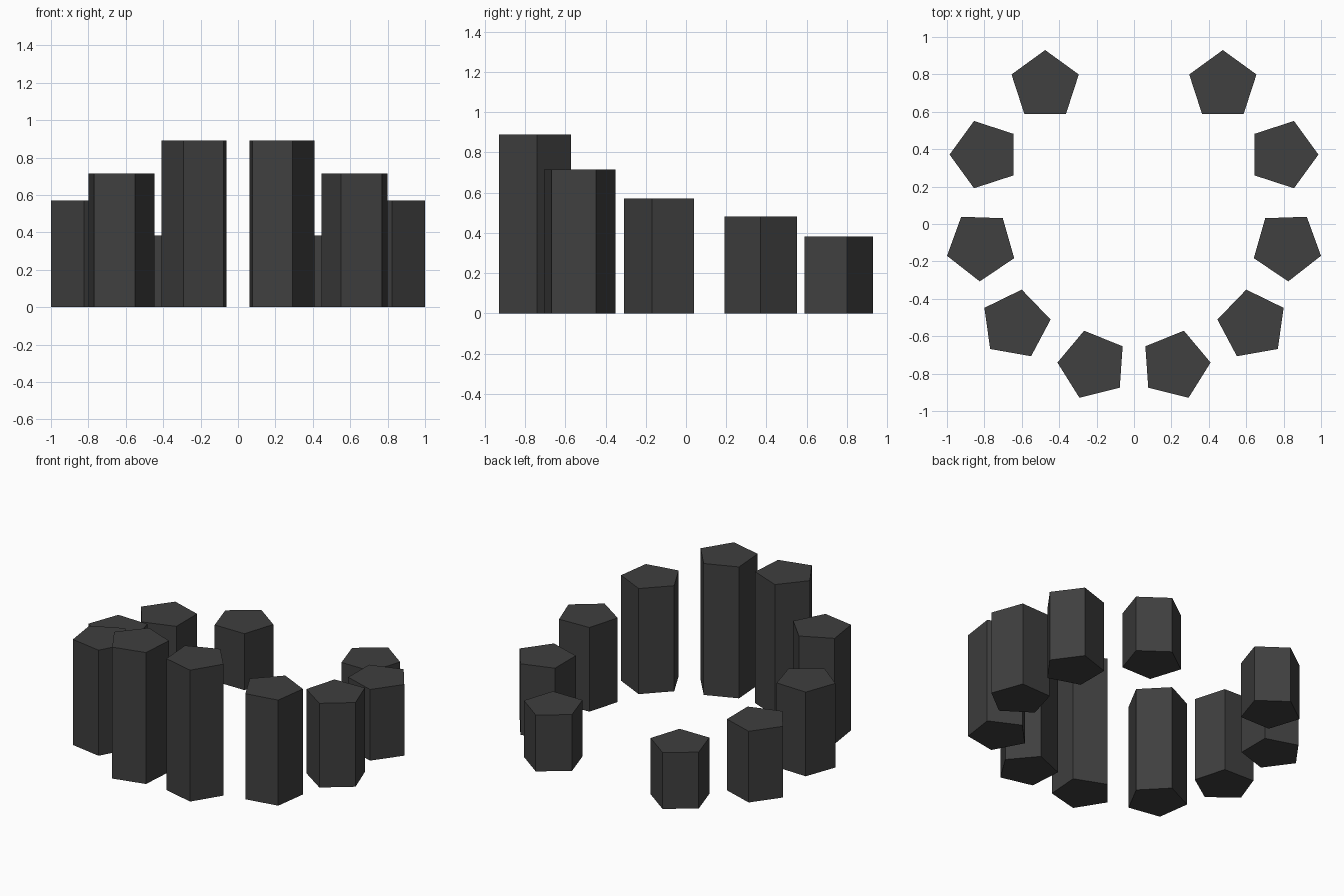
import bpy
import math

if "Cube" in bpy.data.objects:
    bpy.data.objects.remove(bpy.data.objects["Cube"])

RADIUS = 0.189

dark = bpy.data.materials.new("dark_stone")
dark.diffuse_color = (0.05, 0.05, 0.05, 1)
dark.use_nodes = True
dark.node_tree.nodes["Principled BSDF"].inputs["Base Color"].default_value = dark.diffuse_color


def pillar(name, x, y, height, angle):
    """Pentagonal pillar standing on the ground, one corner pointing along angle."""
    bpy.ops.mesh.primitive_cylinder_add(
        vertices=5, radius=RADIUS, depth=height, location=(x, y, height / 2),
        rotation=(0, 0, math.radians(angle - 90)))
    ob = bpy.context.object
    ob.name = name
    ob.data.materials.append(dark)


# Right half of the ring, back to front: x, y, height, corner direction
ring = [
    (0.475, 0.741, 0.382, 90),
    (0.797, 0.371, 0.482, 0),
    (0.818, -0.118, 0.57, -16),
    (0.633, -0.537, 0.715, 28),
    (0.221, -0.754, 0.89, 4),
]

# Each pillar and its mirrored twin
for i, (x, y, h, a) in enumerate(ring, 1):
    pillar(f"pillar_right_{i}", x, y, h, a)
    pillar(f"pillar_left_{i}", -x, y, h, 180 - a)
